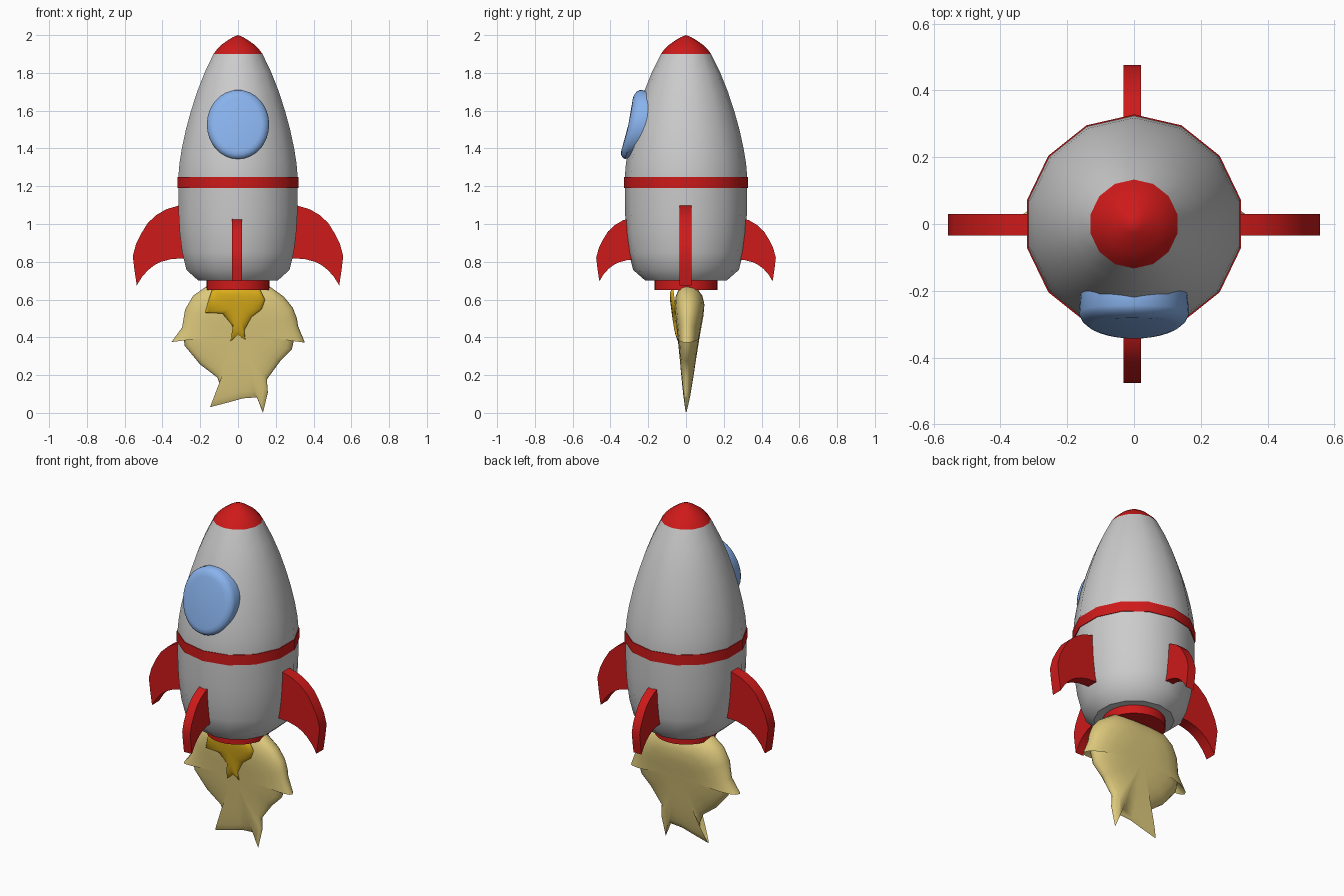
import bpy, bmesh, math
from mathutils import Vector

if "Cube" in bpy.data.objects:
    bpy.data.objects.remove(bpy.data.objects["Cube"])

SIDES = 14


def material(name, rgb):
    m = bpy.data.materials.new(name)
    m.diffuse_color = (*rgb, 1)
    m.use_nodes = True
    m.node_tree.nodes["Principled BSDF"].inputs["Base Color"].default_value = m.diffuse_color
    return m


RED = material("red", (0.62, 0.01, 0.01))
BLUE = material("blue", (0.25, 0.45, 0.85))
PALE = material("pale_yellow", (0.72, 0.58, 0.20))
AMBER = material("amber", (0.72, 0.43, 0.01))


def finish(name, bm, mat=None, angle=35):
    bmesh.ops.remove_doubles(bm, verts=bm.verts, dist=1e-5)
    bmesh.ops.recalc_face_normals(bm, faces=bm.faces)
    me = bpy.data.meshes.new(name)
    bm.to_mesh(me)
    bm.free()
    me.shade_smooth()
    me.set_sharp_from_angle(angle=math.radians(angle))
    if mat:
        me.materials.append(mat)
    ob = bpy.data.objects.new(name, me)
    bpy.context.collection.objects.link(ob)
    return ob


def bridge(bm, rings):
    for a, b in zip(rings, rings[1:]):
        n = len(a)
        for i in range(n):
            j = (i + 1) % n
            bm.faces.new((a[i], a[j], b[j], b[i]))


def lathe(name, profile, mat=None, sides=SIDES):
    """Revolve (radius, z) points, with one corner on the y axis."""
    bm = bmesh.new()
    rings = []
    for r, z in profile:
        r = max(r, 1e-7)
        angles = [math.pi / 2 + 2 * math.pi * i / sides for i in range(sides)]
        rings.append([bm.verts.new((r * math.cos(a), r * math.sin(a), z)) for a in angles])
    bridge(bm, rings)
    return finish(name, bm, mat)


def interp(points, t):
    """Linear lookup in (t, value) points of rising t."""
    if t <= points[0][0]:
        return points[0][1]
    for (t0, v0), (t1, v1) in zip(points, points[1:]):
        if t <= t1:
            return v0 + (v1 - v0) * (t - t0) / (t1 - t0)
    return points[-1][1]


# Hull, nose cap, waist band and nozzle
hull = [(0, .70), (.215, .70), (.28, .757), (.303, .85), (.316, .95), (.322, 1.05),
        (.324, 1.19), (.324, 1.25), (.318, 1.32), (.305, 1.4), (.283, 1.5), (.255, 1.6),
        (.222, 1.7), (.182, 1.8), (.133, 1.9)]
lathe("hull", hull)
lathe("nose_cap", [(.133, 1.9), (.114, 1.925), (.088, 1.95), (.055, 1.973), (.028, 1.989), (0, 2)], RED)
lathe("waist_band", [(.318, 1.19), (.328, 1.19), (.328, 1.25), (.318, 1.25)], RED)
lathe("nozzle", [(0, .65), (.168, .65), (.168, .705), (0, .705)], RED, 28)


# Porthole: tilted lens whose rim meets the curved hull
def porthole():
    bm = bmesh.new()
    n = 32
    radius_at = [(z, r) for r, z in hull]
    rings = []
    for rx, rz, depth in [(.125, .14, 0), (.143, .16, .004), (.157, .175, .014), (.165, .183, .028), (.160, .178, None)]:
        ring = []
        for i in range(n):
            a = 2 * math.pi * i / n
            x, z = rx * math.cos(a), 1.527 + rz * math.sin(a)
            if depth is None:
                y = -math.sqrt(interp(radius_at, z) ** 2 - x * x) + .015
            else:
                y = -.312 + .22 * (z - 1.527) + depth + .55 * x * x
            ring.append(bm.verts.new((x, y, z)))
        rings.append(ring)
    bridge(bm, rings)
    bm.faces.new(rings[0])
    finish("porthole", bm, BLUE, 40)


porthole()

# Fins: one swept outline; front and back ones are smaller
FIN = [(.27, 1.11), (.322, 1.095), (.38, 1.078), (.433, 1.047), (.478, 1.005), (.512, .95), (.54, .893),
       (.557, .83), (.548, .755), (.536, .675), (.508, .72), (.475, .757), (.441, .783),
       (.407, .80), (.355, .814), (.27, .82)]


def fin(name, turn, scale, lift, shift, offset):
    bm = bmesh.new()
    sideways = Vector((-math.sin(turn), math.cos(turn), 0))
    outward = Vector((math.cos(turn), math.sin(turn), 0))
    rings = []
    for t in (-.0325 * scale, .0325 * scale):
        rings.append([bm.verts.new(outward * (x * scale + shift) + sideways * t + offset
                                   + Vector((0, 0, z * scale + lift))) for x, z in FIN])
    bridge(bm, rings)
    for r in rings:
        bm.faces.new(r)
    finish(name, bm, RED)


for name, turn in (("right_fin", 0), ("left_fin", math.pi)):
    fin(name, turn, 1, 0, 0, Vector((0, -.0025, 0)))
for name, turn in (("back_fin", math.pi / 2), ("front_fin", -math.pi / 2)):
    fin(name, turn, .8, .157, .03, Vector((-.005, 0, 0)))


# Flames: ragged outline in xz, swollen towards front and back
def flame(name, outline, centre, front, back, mat):
    bm = bmesh.new()
    cx, cz = centre

    def ring(s, side):
        swell = math.sqrt(1 - s ** 4)
        out = []
        for x, z in outline:
            px, pz = cx + (x - cx) * s, cz + (z - cz) * s
            out.append(bm.verts.new((px, side(pz, swell), pz)))
        return out

    steps = (1, .97, .9, .78, .6, .35, .12)
    for side in (front, back):
        rings = [ring(s, side) for s in steps]
        bridge(bm, rings)
        bm.faces.new(rings[-1])
    finish(name, bm, mat, 60)


outer = [(-.17, .668), (-.238, .62), (-.28, .547), (-.296, .452), (-.352, .375), (-.29, .41),
         (-.282, .355), (-.2, .256), (-.11, .188), (-.085, .124), (-.095, .066), (-.148, .03),
         (-.053, .055), (.026, .077), (.1, .082), (.132, 0), (.158, .108), (.153, .177),
         (.222, .272), (.285, .335), (.302, .415), (.354, .372), (.318, .46), (.312, .50),
         (.29, .557), (.243, .615), (.169, .668), (.06, .675), (-.06, .675)]
thick = [(0, .012), (.07, .026), (.26, .05), (.415, .074), (.575, .105), (.67, .115)]
flame("outer_flame", outer, (0, .42),
      lambda z, k: -.62 * k * interp(thick, z),
      lambda z, k: k * interp(thick, z), PALE)

inner = [(-.137, .655), (-.155, .6), (-.174, .53), (-.085, .525), (-.037, .467), (-.016, .415),
         (-.042, .367), (0, .404), (.042, .378), (.035, .43), (.074, .505), (.127, .547),
         (.143, .6), (.116, .655)]
flame("inner_flame", inner, (-.01, .57),
      lambda z, k: -(.034 + .13 * (z - .4)) - .025 * k,
      lambda z, k: -(.034 + .13 * (z - .4)), AMBER)
